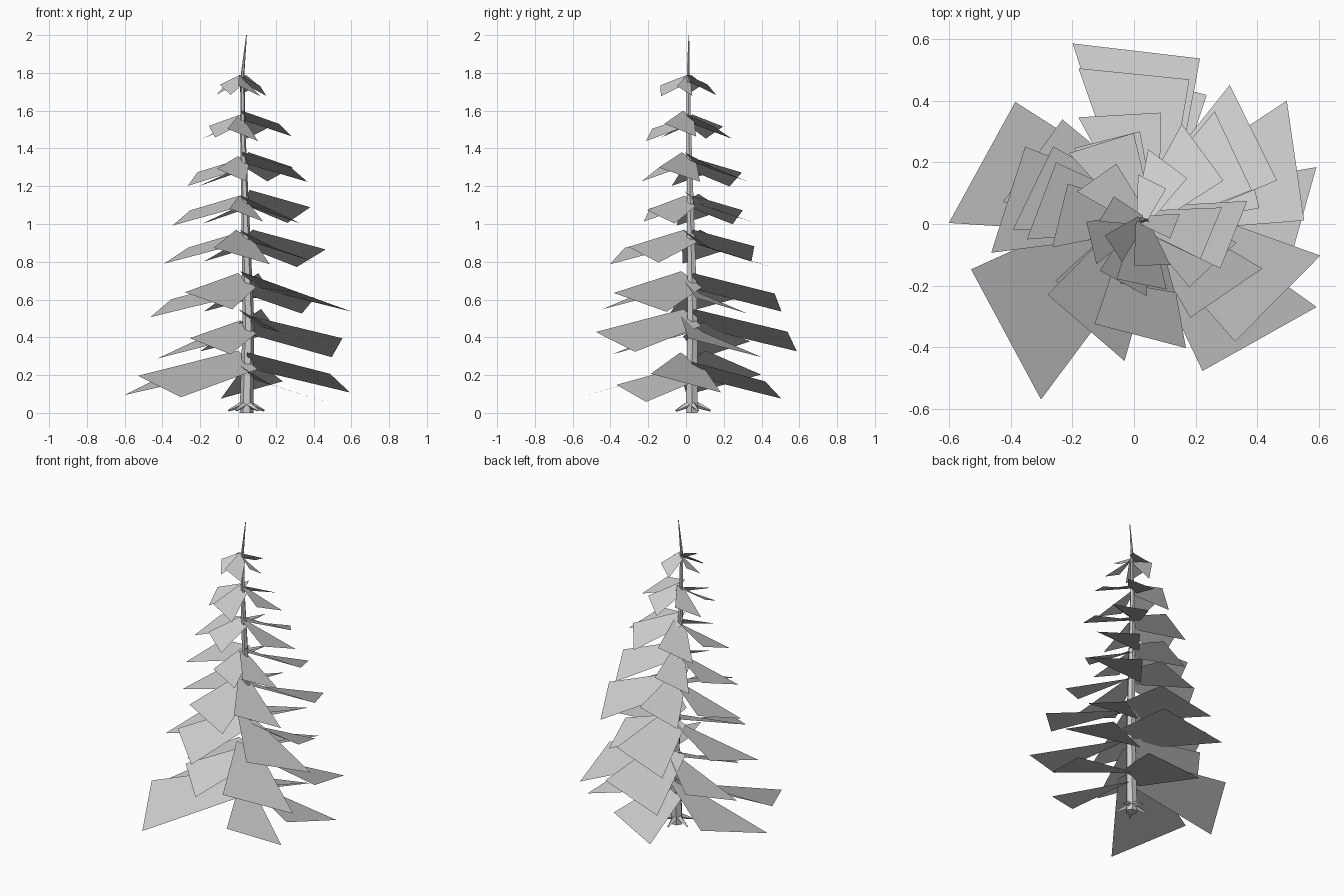
import bpy
import bmesh
from math import cos, sin, radians, pi
from mathutils import Vector

default_cube = bpy.data.objects.get("Cube")
if default_cube:
    bpy.data.objects.remove(default_cube, do_unlink=True)

# Single plain material
grey = bpy.data.materials.new("plain_grey")
grey.use_nodes = True
colour = (0.6, 0.6, 0.6, 1)
grey.diffuse_color = colour
grey.node_tree.nodes["Principled BSDF"].inputs["Base Color"].default_value = colour


def add_object(name, bm):
    mesh = bpy.data.meshes.new(name)
    bm.to_mesh(mesh)
    bm.free()
    mesh.materials.append(grey)
    obj = bpy.data.objects.new(name, mesh)
    bpy.context.collection.objects.link(obj)


def add_tube(bm, stations, sides):
    """Skin a closed tapered tube through (centre, radius) stations."""
    axis = stations[-1][0] - stations[0][0]
    turn = axis.to_track_quat("Z", "Y")
    rings = []
    for centre, radius in stations:
        ring = []
        for i in range(sides):
            a = 2 * pi * i / sides
            ring.append(bm.verts.new(centre + turn @ Vector((radius * cos(a), radius * sin(a), 0))))
        rings.append(ring)
    for low, high in zip(rings, rings[1:]):
        for i in range(sides):
            j = (i + 1) % sides
            bm.faces.new((low[i], low[j], high[j], high[i]))
    bm.faces.new(rings[0][::-1])
    bm.faces.new(rings[-1])


# Trunk: slender, slightly leaning, ending in a bare needle tip
trunk_path = [
    (Vector((0.045, 0.03, 0.0)), 0.036),
    (Vector((0.055, 0.035, 0.5)), 0.03),
    (Vector((0.04, 0.025, 1.0)), 0.022),
    (Vector((0.025, 0.015, 1.5)), 0.014),
    (Vector((0.025, 0.012, 1.8)), 0.009),
    (Vector((0.045, 0.015, 2.0)), 0.002),
]
bm = bmesh.new()
add_tube(bm, trunk_path, 6)
add_object("trunk", bm)

# Roots: short tapered spurs at the foot
bm = bmesh.new()
for angle in range(20, 380, 72):
    out = Vector((cos(radians(angle)), sin(radians(angle)), 0))
    foot = Vector((0.045, 0.03, 0))
    add_tube(bm, [(foot + out * 0.02 + Vector((0, 0, 0.045)), 0.018),
                  (foot + out * 0.1 + Vector((0, 0, 0.012)), 0.005)], 4)
add_object("roots", bm)


def trunk_centre(z):
    for (a, _), (b, _) in zip(trunk_path, trunk_path[1:]):
        if z <= b.z:
            return a.lerp(b, (z - a.z) / (b.z - a.z))


def add_blade(bm, top, angle, length):
    """Flat bough widening outwards, drooping, skewed and tilted like a fan blade."""
    a = radians(angle)
    out = Vector((cos(a), sin(a), 0))
    side = Vector((-sin(a), cos(a), 0))
    down = Vector((0, 0, -1))
    base = trunk_centre(top)
    inner, outer, skew = 0.13 * length, 0.385 * length, 0.08 * length
    droop = 0.03 + 0.17 * length
    tilt_in = 0.02 + 0.13 * length
    tilt_out = 0.04 + 0.12 * length
    corners = [
        base + side * inner + down * tilt_in,
        base - side * inner,
        base + out * (length - skew) - side * outer + down * droop,
        base + out * (length + skew) + side * outer + down * (droop + tilt_out),
    ]
    bm.faces.new([bm.verts.new(c) for c in corners])


# Tiers of boughs, lowest first: (top height, direction, length) of each blade
tiers = [
    [(.33, 163, .57), (.33, 220, .61), (.25, 310, .42), (.32, 356, .49), (.27, 87, .43)],
    [(.55, 95, .53), (.51, 20, .5), (.55, 311, .54), (.49, 238, .38), (.48, 156, .42)],
    [(.74, 96, .46), (.7, 26, .36), (.75, 327, .5), (.74, 241, .42), (.71, 174, .46)],
    [(.97, 38, .44), (.97, 267, .39), (.97, 166, .38), (.97, 105, .34), (.97, 316, .36)],
    [(1.16, 171, .34), (1.18, 37, .36), (1.15, 325, .27), (1.15, 272, .23), (1.15, 116, .28)],
    [(1.35, 178, .27), (1.38, 48, .29), (1.38, 350, .3), (1.36, 253, .22), (1.35, 119, .28)],
    [(1.58, 137, .2), (1.58, 65, .2), (1.6, 349, .23), (1.57, 270, .21), (1.58, 205, .18)],
    [(1.79, 75, .13), (1.79, 162, .12), (1.78, 350, .11), (1.79, 283, .15), (1.79, 225, .13)],
]
for number, blades in enumerate(tiers, 1):
    bm = bmesh.new()
    for blade in blades:
        add_blade(bm, *blade)
    add_object(f"bough_tier_{number}", bm)
